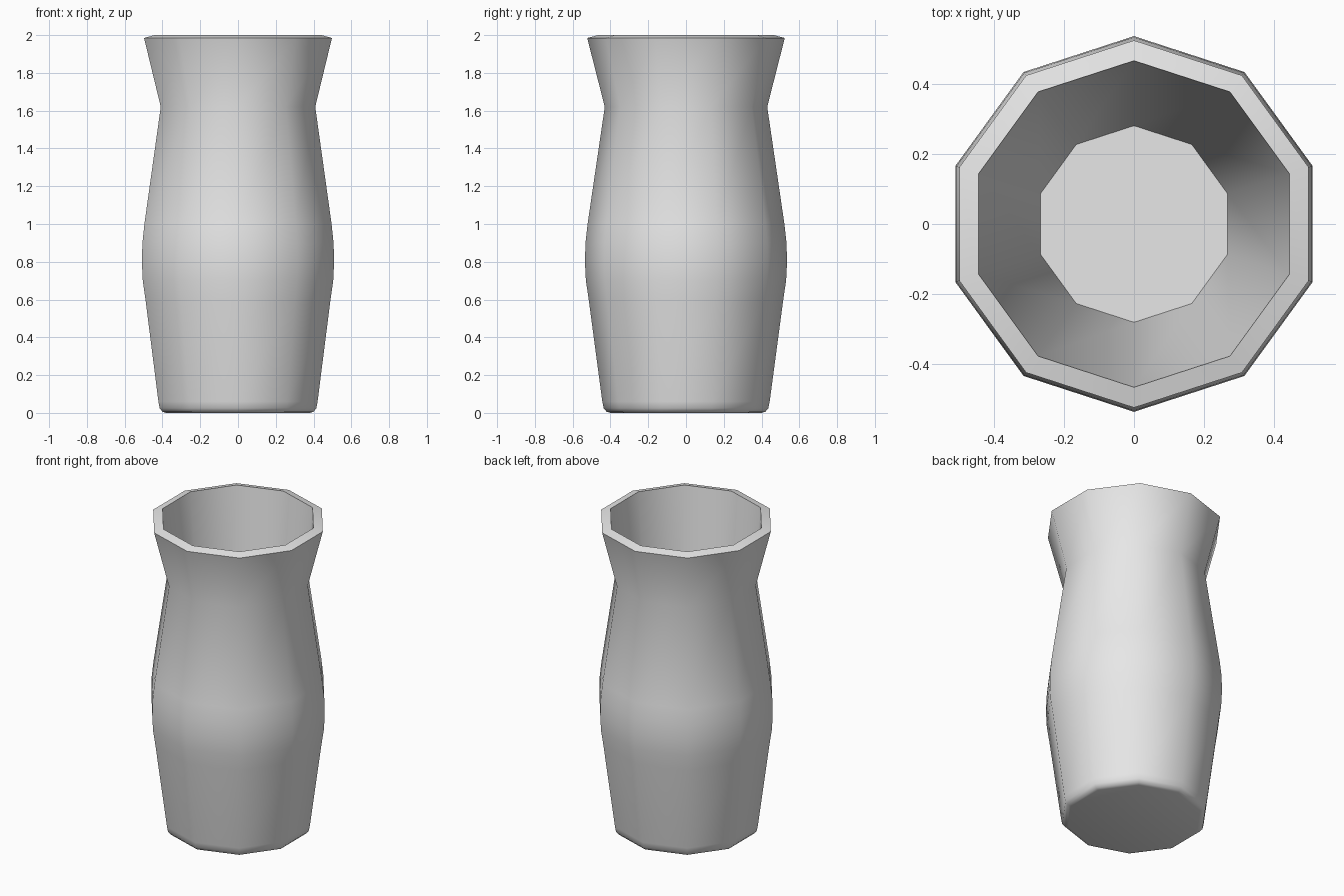
import bpy, bmesh, math

cube = bpy.data.objects.get("Cube")
if cube:
    bpy.data.objects.remove(cube, do_unlink=True)

SIDES = 10

# One plain grey for the whole vase
grey = bpy.data.materials.new("light_grey")
grey.use_nodes = True
color = (0.8, 0.8, 0.8, 1)
grey.diffuse_color = color
grey.node_tree.nodes["Principled BSDF"].inputs["Base Color"].default_value = color

# Wall profile (radius, height): base, belly, neck, rim, then down the tapered inside
profile = [
    (0.40, 0), (0.42, 0.006), (0.436, 0.025), (0.443, 0.06),
    (0.515, 0.6), (0.53, 0.7), (0.535, 0.8), (0.532, 0.9), (0.521, 1.0),
    (0.43, 1.62), (0.523, 1.985),
    (0.465, 2.0), (0.28, 0.1),
]

bm = bmesh.new()


def ring(radius, z):
    # A corner of the ring lies on the y axis
    angles = [math.pi / 2 + 2 * math.pi * i / SIDES for i in range(SIDES)]
    return [bm.verts.new((radius * math.cos(a), radius * math.sin(a), z)) for a in angles]


rings = [ring(r, z) for r, z in profile]
for low, high in zip(rings, rings[1:]):
    for i in range(SIDES):
        j = (i + 1) % SIDES
        bm.faces.new((low[i], low[j], high[j], high[i]))

# Underside and inner floor
bm.faces.new(rings[0][::-1])
bm.faces.new(rings[-1])
bmesh.ops.recalc_face_normals(bm, faces=bm.faces)

mesh = bpy.data.meshes.new("vase")
bm.to_mesh(mesh)
bm.free()
mesh.materials.append(grey)
vase = bpy.data.objects.new("vase", mesh)
bpy.context.collection.objects.link(vase)

# Smooth walls with crisp rim and floor edges
bpy.ops.object.select_all(action="DESELECT")
vase.select_set(True)
bpy.context.view_layer.objects.active = vase
bpy.ops.object.shade_smooth_by_angle(angle=math.radians(45))
